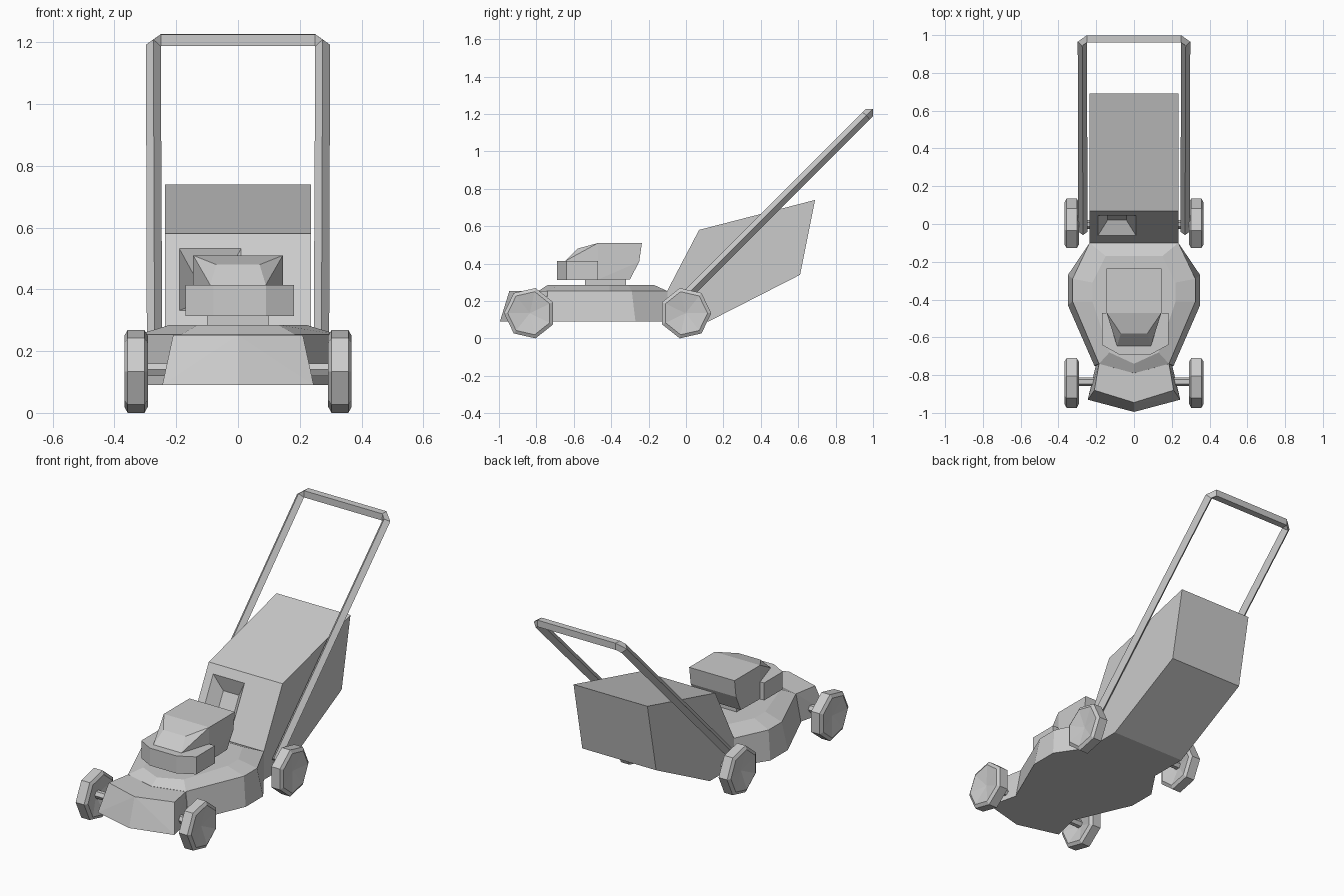
import bpy, bmesh, math
from mathutils import Vector

if "Cube" in bpy.data.objects:
    bpy.data.objects.remove(bpy.data.objects["Cube"])


def finish(bm, name):
    bmesh.ops.remove_doubles(bm, verts=bm.verts, dist=1e-5)
    bmesh.ops.recalc_face_normals(bm, faces=bm.faces)
    me = bpy.data.meshes.new(name)
    bm.to_mesh(me)
    bm.free()
    ob = bpy.data.objects.new(name, me)
    bpy.context.collection.objects.link(ob)
    return ob


def loft(name, rings):
    """Skin a list of closed rings and cap both ends."""
    bm = bmesh.new()
    vs = [[bm.verts.new(p) for p in r] for r in rings]
    n = len(vs[0])
    for a, b in zip(vs, vs[1:]):
        for i in range(n):
            j = (i + 1) % n
            bm.faces.new((a[i], a[j], b[j], b[i]))
    bm.faces.new(vs[0])
    bm.faces.new(vs[-1])
    return finish(bm, name)


def hull(name, pts):
    bm = bmesh.new()
    for p in pts:
        bm.verts.new(p)
    res = bmesh.ops.convex_hull(bm, input=bm.verts)
    loose = [v for v in bm.verts if not v.link_faces]
    bmesh.ops.delete(bm, geom=loose, context='VERTS')
    bmesh.ops.dissolve_limit(bm, angle_limit=math.radians(1), verts=bm.verts, edges=bm.edges)
    return finish(bm, name)


def both(pts):
    return [(s * x, y, z) for x, y, z in pts for s in (-1, 1)]


def ring(half, z):
    """Right-hand outline, back to front, mirrored into a closed ring."""
    return [(x, y, z) for x, y in half] + [(-x, y, z) for x, y in reversed(half) if x > 0]


# Deck shell: skirt, shoulder and raised plateau
loft("deck", [
    ring([(.235, -.1), (.35, -.27), (.35, -.43), (.21, -.75), (0, -.80)], .09),
    ring([(.235, -.1), (.325, -.29), (.325, -.41), (.185, -.74), (0, -.79)], .253),
    ring([(.15, -.17), (.22, -.31), (.22, -.41), (.13, -.68), (0, -.74)], .285)])

# Flared nose in front of the deck
hull("deck_nose", both([
    (.2, -.74, .09), (.245, -.93, .09), (0, -.995, .09),
    (.185, -.74, .252), (.21, -.88, .252), (0, -.945, .252)]))

# Grass bag with tapered recess in its front face
profile = [(-.1, .09), (-.1, .255), (.07, .58), (.69, .74), (.61, .34), (.12, .09)]
bag = loft("grass_bag", [[(x, y, z) for y, z in profile] for x in (-.236, .236)])
cut_pts = []
for (xo, xi) in ((-.19, -.14), (.01, -.04)):
    for o, i in (((-.06, .331), (.02, .353)), ((.045, .532), (.066, .441))):
        a, b = Vector((xo, *o)), Vector((xi, *i))
        cut_pts += [a + (a - b) * .2, b]
cutter = hull("recess_cutter", cut_pts)
cutter.hide_render = True
mod = bag.modifiers.new("recess", 'BOOLEAN')
mod.operation, mod.object, mod.solver = 'DIFFERENCE', cutter, 'EXACT'
bpy.context.view_layer.objects.active = bag
bpy.ops.object.modifier_apply(modifier="recess")
bpy.data.objects.remove(cutter)

# Engine: neck, base block and hood
hull("engine_neck", both([(.1, y, z) for y in (-.54, -.32) for z in (.27, .33)]))
base = [(-.17, -.47), (-.17, -.64), (-.08, -.69), (.09, -.69), (.182, -.64), (.182, -.47)]
loft("engine_base", [[(x, y, z) for x, y in base] for z in (.313, .414)])
hull("engine_hood", both([
    (.145, -.47, .315), (.145, -.47, .51), (.145, -.236, .51),
    (.145, -.25, .41), (.14, -.30, .315),
    (.07, -.58, .48), (.09, -.645, .414), (.09, -.6, .33)]))

# Handle: diamond-section tube with chamfered corners, in a 45 degree plane
R2 = math.sqrt(.5)
along, normal = Vector((0, R2, R2)), Vector((0, -R2, R2))
origin = Vector((0, 0, .227))


def tube_ring(outer, inner):
    o, i = (Vector((p[0], 0, 0)) + origin + along * (p[1] / R2) for p in (outer, inner))
    m = (o + i) / 2
    return [o, m + normal * .027, i, m - normal * .027]


right = [((.295, -.04), (.245, -.04)), ((.298, .965), (.25, .96)), ((.25, .999), (.25, .96))]
left = [tuple((-x, s) for x, s in pair) for pair in reversed(right)]
loft("handle", [tube_ring(o, i) for o, i in right + left])


# Seven-sided wheels with bevelled rims and dished faces, plus axles
def wheel(name, side, y0, turn):
    section = [(.315, .03), (.292, .118), (.303, .138), (.357, .138), (.368, .118), (.35, .004)]
    rings = []
    for x, r in section:
        rings.append([(side * x, y0 + r * math.cos(turn + k * math.tau / 7),
                       .1345 + r * math.sin(turn + k * math.tau / 7)) for k in range(7)])
    loft(name, rings)


for label, y0, turn in (("front", -.835, math.pi), ("rear", -.003, 0)):
    for word, side in (("left", -1), ("right", 1)):
        wheel(f"{label}_{word}_wheel", side, y0, turn)
    loft(f"{label}_axle", [[(x, y0 + .023 * math.cos(k * math.tau / 6),
                             .14 + .023 * math.sin(k * math.tau / 6)) for k in range(6)]
                           for x in (-.33, .33)])
